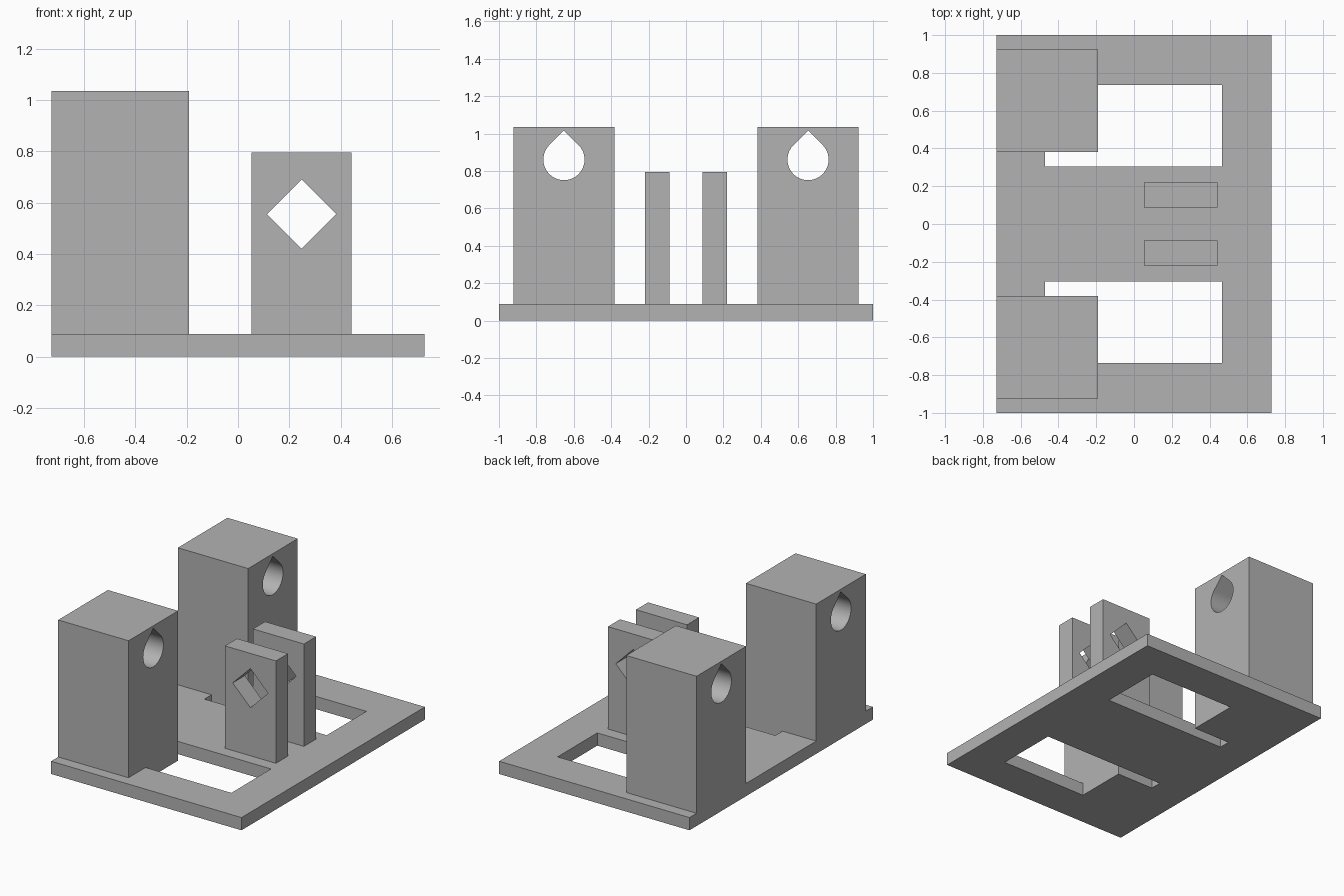
import bpy, bmesh, math
from mathutils import Vector

cube = bpy.data.objects.get("Cube")
if cube:
    bpy.data.objects.remove(cube, do_unlink=True)

grey = bpy.data.materials.new("plain grey")
grey.use_nodes = True
colour = (0.45, 0.45, 0.45, 1)
grey.diffuse_color = colour
grey.node_tree.nodes["Principled BSDF"].inputs["Base Color"].default_value = colour


def prism(name, points, sweep):
    """Sweep a closed 3D outline along a vector into a solid."""
    bm = bmesh.new()
    face = bm.faces.new([bm.verts.new(p) for p in points])
    moved = bmesh.ops.extrude_face_region(bm, geom=[face])["geom"]
    verts = [g for g in moved if isinstance(g, bmesh.types.BMVert)]
    bmesh.ops.translate(bm, verts=verts, vec=Vector(sweep))
    bmesh.ops.recalc_face_normals(bm, faces=bm.faces)
    mesh = bpy.data.meshes.new(name)
    bm.to_mesh(mesh)
    bm.free()
    mesh.materials.append(grey)
    obj = bpy.data.objects.new(name, mesh)
    bpy.context.collection.objects.link(obj)
    return obj


def box(name, x0, x1, y0, y1, z0, z1):
    return prism(name, [(x0, y0, z0), (x1, y0, z0), (x1, y1, z0), (x0, y1, z0)],
                 (0, 0, z1 - z0))


def cut(target, cutter):
    """Subtract the cutter, apply the result and discard the cutter."""
    cutter.hide_render = True
    mod = target.modifiers.new("hole", 'BOOLEAN')
    mod.operation = 'DIFFERENCE'
    mod.solver = 'EXACT'
    mod.object = cutter
    bpy.ops.object.select_all(action='DESELECT')
    bpy.context.view_layer.objects.active = target
    target.select_set(True)
    bpy.ops.object.modifier_apply(modifier=mod.name)
    bpy.data.objects.remove(cutter, do_unlink=True)


# Main dimensions
HALF_X, BASE_TOP = 0.727, 0.088
TOWER_X, TOWER_IN, TOWER_OUT = -0.19, 0.382, 0.923

base = box("base_plate", -HALF_X, HALF_X, -1, 1, 0, BASE_TOP)

for side, s in (("left", 1), ("right", -1)):
    tag = "back" if s > 0 else "front"

    # Window in the base, wrapping round the foot of the tower
    outline = [(-0.47, 0.304), (0.465, 0.304), (0.465, 0.737),
               (TOWER_X, 0.737), (TOWER_X, TOWER_IN), (-0.47, TOWER_IN)]
    cut(base, prism("window_cutter", [(x, s * y, -0.1) for x, y in outline], (0, 0, 0.4)))

    # Tall tower with a teardrop bore along x
    y0, y1 = sorted((s * TOWER_IN, s * TOWER_OUT))
    tower = box(tag + "_tower", -HALF_X, TOWER_X, y0, y1, BASE_TOP, 1.034)
    cy, cz, r, steps = (y0 + y1) / 2, 0.861, 0.11, 48
    drop = [(-1, cy, cz + r * math.sqrt(2))]
    for i in range(steps + 1):
        a = math.radians(135 + 270 * i / steps)
        drop.append((-1, cy + r * math.cos(a), cz + r * math.sin(a)))
    cut(tower, prism("bore_cutter", drop, (1.5, 0, 0)))
    bpy.ops.object.shade_smooth_by_angle(angle=math.radians(30))

    # Thin upright with a diamond opening along y
    y0, y1 = sorted((s * 0.087, s * 0.219))
    post = box(tag + "_upright", 0.053, 0.443, y0, y1, BASE_TOP, 0.795)
    cx, cz, h = 0.248, 0.555, 0.135
    diamond = [(cx + h, -1, cz), (cx, -1, cz + h), (cx - h, -1, cz), (cx, -1, cz - h)]
    cut(post, prism("diamond_cutter", diamond, (0, 2, 0)))
